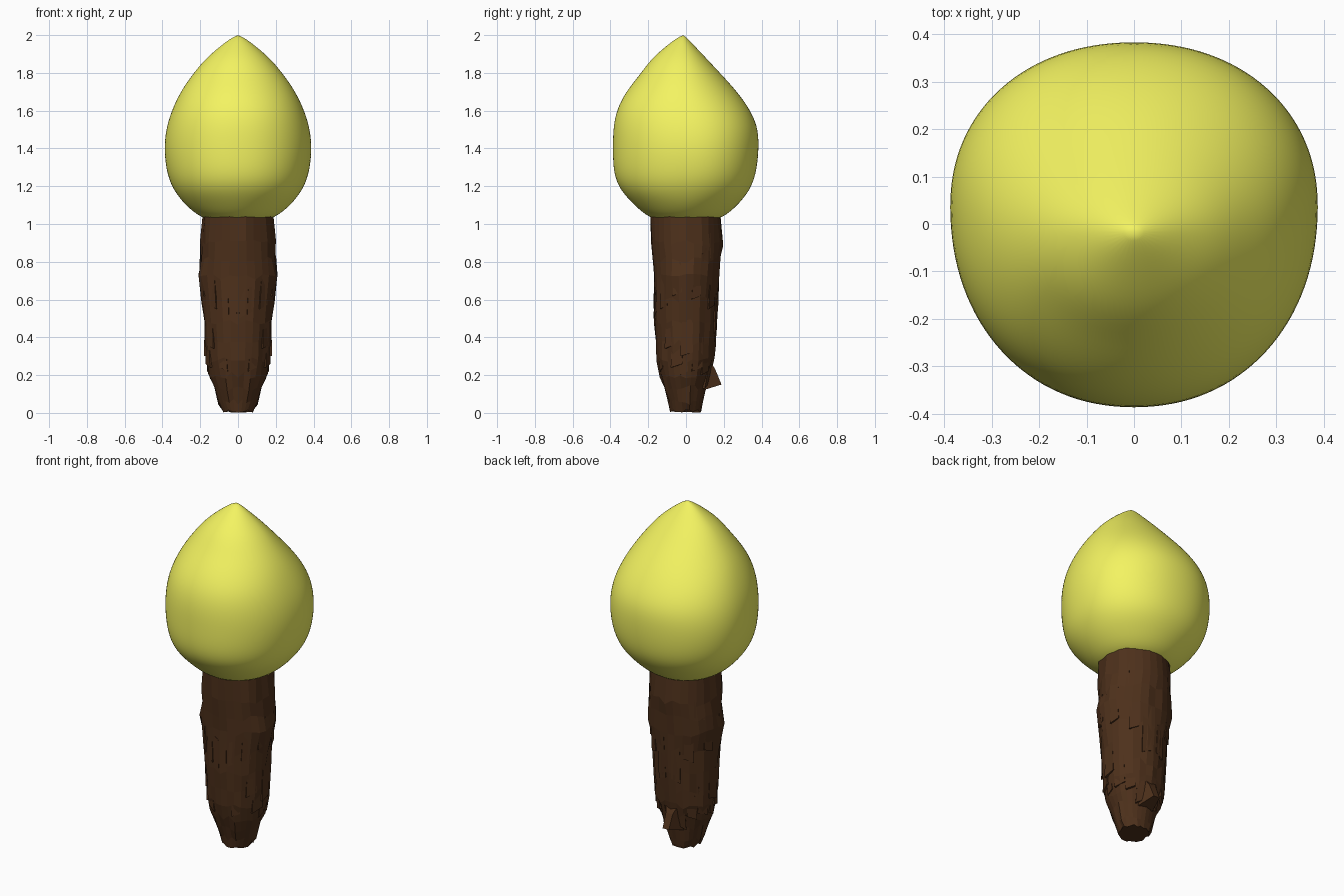
import bpy, bmesh, random
from math import sin, cos, pi
from mathutils import Vector

if "Cube" in bpy.data.objects:
    bpy.data.objects.remove(bpy.data.objects["Cube"])

random.seed(4)


def material(name, rgb):
    m = bpy.data.materials.new(name)
    m.diffuse_color = (*rgb, 1)
    m.use_nodes = True
    m.node_tree.nodes["Principled BSDF"].inputs["Base Color"].default_value = m.diffuse_color
    return m


def make_object(name, bm, mat):
    bmesh.ops.recalc_face_normals(bm, faces=bm.faces[:])
    me = bpy.data.meshes.new(name)
    bm.to_mesh(me)
    bm.free()
    me.materials.append(mat)
    ob = bpy.data.objects.new(name, me)
    bpy.context.collection.objects.link(ob)
    return ob


def ring_point(level, a, power=2.0):
    """Point on a cross-section; a = 0 faces front. level = z, side, front, back, y of widest"""
    z, side, front, back, mid = level
    s, c = sin(a), cos(a)
    e = 2 / power
    x = side * abs(s) ** e * (1 if s > 0 else -1)
    depth = front + mid if c > 0 else back - mid
    y = mid - depth * abs(c) ** e * (1 if c > 0 else -1)
    return Vector((x, y, z))


def skin(bm, rings):
    n = len(rings[0])
    for lo, hi in zip(rings, rings[1:]):
        for i in range(n):
            j = (i + 1) % n
            bm.faces.new((lo[i], lo[j], hi[j], hi[i]))


yellow = material("yellow", (0.9, 0.9, 0.12))
brown = material("brown", (0.075, 0.03, 0.011))

# Pointed bulb: z, half width, front depth, back depth, y of widest point
bulb_levels = [
    (1.01, .10, .10, .10, 0), (1.03, .195, .195, .195, 0),
    (1.10, .28, .275, .275, .01), (1.16, .328, .332, .325, .02),
    (1.22, .362, .370, .358, .03), (1.30, .384, .388, .378, .04),
    (1.41, .394, .390, .388, .04), (1.52, .380, .387, .382, .03),
    (1.62, .345, .364, .332, .01), (1.71, .300, .312, .264, -.01),
    (1.79, .243, .246, .190, -.02), (1.87, .178, .188, .115, -.02),
    (1.93, .108, .120, .058, -.02), (1.975, .05, .062, .015, -.02),
]
bm = bmesh.new()
N = 32
rings = [[bm.verts.new(ring_point(lv, 2 * pi * i / N,
                                  2.12 if 1.15 < lv[0] < 1.7 else 2.0))
          for i in range(N)] for lv in bulb_levels]
skin(bm, rings)
bm.faces.new(rings[0])
tip = bm.verts.new((0, -.015, 2.003))
for i in range(N):
    bm.faces.new((rings[-1][i], rings[-1][(i + 1) % N], tip))
for f in bm.faces:
    f.smooth = True
bulb = make_object("bulb", bm, yellow)
sub = bulb.modifiers.new("smooth", "SUBSURF")
sub.levels = sub.render_levels = 2

# Faceted wooden handle, mirrored left to right
handle_levels = [
    (0.01, .082, .086, .080, 0), (0.06, .105, .093, .088, 0),
    (0.13, .128, .117, .105, 0), (0.20, .152, .140, .128, 0),
    (0.28, .168, .160, .148, 0), (0.37, .174, .160, .154, 0),
    (0.48, .180, .165, .163, 0), (0.60, .190, .169, .170, 0),
    (0.72, .212, .171, .178, 0), (0.81, .202, .172, .185, 0),
    (0.90, .195, .184, .196, 0), (1.06, .188, .188, .186, 0),
]
bm = bmesh.new()
N = 28
rings = []
for k, lv in enumerate(handle_levels):
    noise = [(random.uniform(-.035, .03), random.uniform(-.018, .018))
             for _ in range(N // 2 + 1)]
    ring = []
    for i in range(N):
        r, dz = noise[min(i, N - i)]
        p = ring_point(lv, 2 * pi * i / N)
        p.x *= 1 + r
        p.y *= 1 + r
        p.z += dz if 0 < k < len(handle_levels) - 1 else dz * .5
        ring.append(bm.verts.new(p))
    rings.append(ring)
skin(bm, rings)
bm.faces.new(rings[0])
bm.faces.new(rings[-1])
make_object("wooden_handle", bm, brown)


def level_at(z):
    for lo, hi in zip(handle_levels, handle_levels[1:]):
        if lo[0] <= z <= hi[0]:
            t = (z - lo[0]) / (hi[0] - lo[0])
            return tuple(a + (b - a) * t for a, b in zip(lo, hi))
    return handle_levels[-1]


def bark_chip(bm, a, z0, z1, w, lift):
    """Wedge of bark that lies on the handle and lifts at its lower end"""
    for side in (1, -1):
        def pt(ang, z, off):
            p = ring_point(level_at(z), side * ang)
            return p * 1 + Vector((p.x, p.y, 0)).normalized() * off
        h = w / .17 / 2
        inner = [pt(a - h, z0, -.025), pt(a + h, z0 + .02, -.025),
                 pt(a + h * .8, z1, -.025), pt(a - h * .8, z1 - .02, -.025)]
        outer = [pt(a - h, z0, lift), pt(a + h, z0 + .02, lift * .7),
                 pt(a + h * .8, z1, -.002), pt(a - h * .8, z1 - .02, -.002)]
        vi = [bm.verts.new(p) for p in inner]
        vo = [bm.verts.new(p) for p in outer]
        bm.faces.new(vi)
        bm.faces.new(vo)
        for i in range(4):
            j = (i + 1) % 4
            bm.faces.new((vi[i], vi[j], vo[j], vo[i]))


# Bark chips: large ragged ones low down, thin strips higher up
bm = bmesh.new()
for a, z0, z1, w, lift in [
    (1.25, .24, .42, .07, .012), (1.6, .30, .50, .07, .014),
    (2.0, .22, .40, .07, .012), (1.0, .34, .50, .06, .008),
    (2.4, .20, .36, .06, .010), (1.5, .20, .30, .05, .008),
    (2.75, .13, .26, .05, .012), (.12, .50, .68, .03, .006),
    (.35, .52, .68, .03, .006), (1.3, .62, .80, .05, .005),
    (1.9, .60, .82, .05, .006), (2.5, .55, .80, .05, .006),
    (2.9, .42, .70, .05, .006), (.8, .55, .80, .05, .005),
    (.5, .22, .36, .05, .006), (2.2, .80, .98, .05, .004),
]:
    bark_chip(bm, a, z0, z1, w, lift)
make_object("bark_chips", bm, brown)

# Splinter standing off the lower back
bm = bmesh.new()
base = [(-.05, .09, .12), (.05, .09, .12), (.04, .125, .28), (-.04, .125, .28)]
lip = [(-.02, .188, .15), (.02, .188, .15), (.022, .155, .23), (-.022, .155, .23)]
skin(bm, [[bm.verts.new(p) for p in base], [bm.verts.new(p) for p in lip]])
bm.verts.ensure_lookup_table()
bm.faces.new(bm.verts[:4])
bm.faces.new(bm.verts[4:8])
make_object("splinter", bm, brown)
